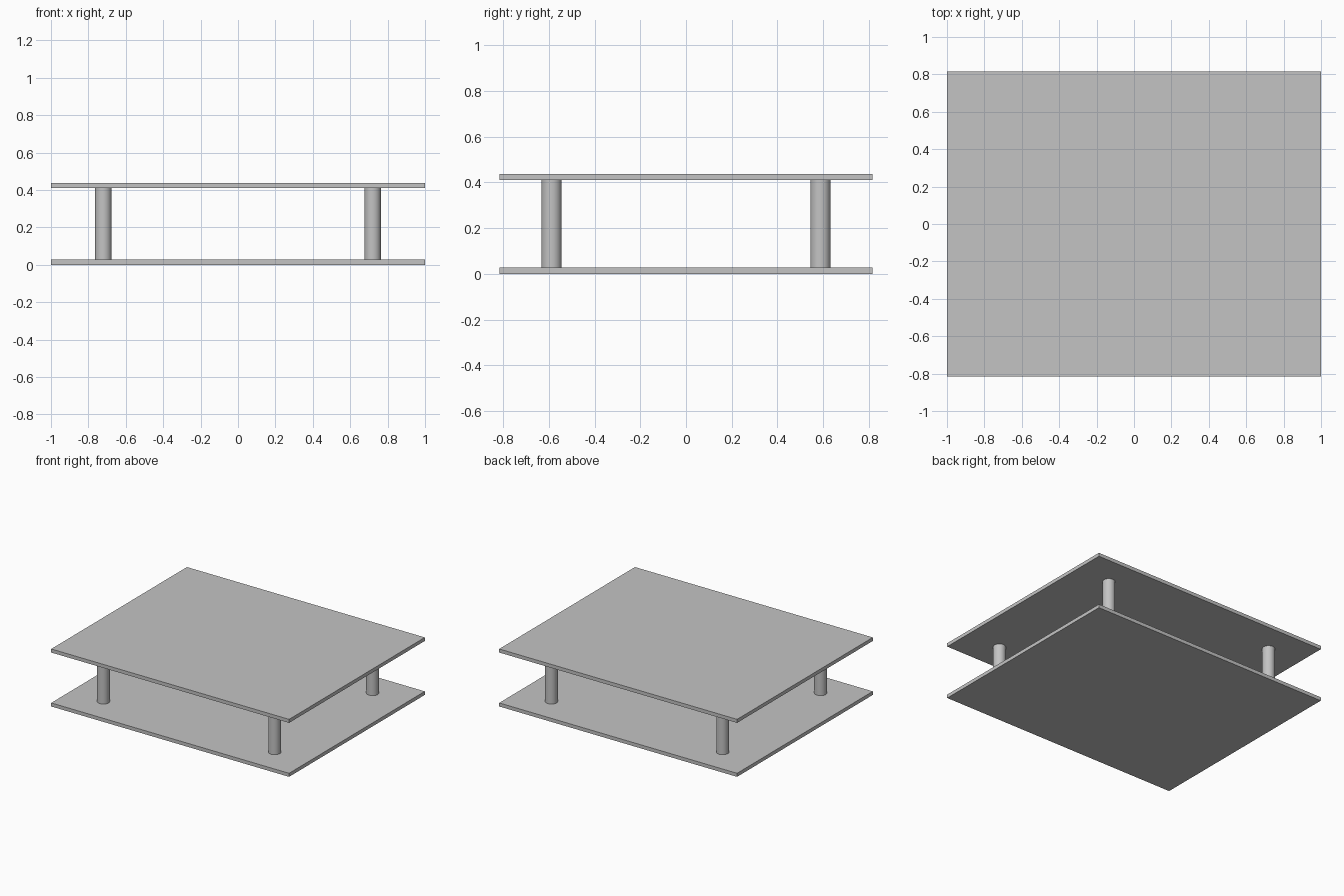
import bpy
import math

# Remove the default cube
cube = bpy.data.objects.get("Cube")
if cube:
    bpy.data.objects.remove(cube, do_unlink=True)

# Single plain grey
grey = bpy.data.materials.new("plain_grey")
grey.use_nodes = True
colour = (0.55, 0.55, 0.55, 1)
grey.diffuse_color = colour
grey.node_tree.nodes["Principled BSDF"].inputs["Base Color"].default_value = colour

WIDTH, DEPTH, HEIGHT = 2.0, 1.63, 0.437
THICK = 0.027
POST_X, POST_Y, POST_R = 0.72, 0.588, 0.044


def add_plate(name, bottom):
    bpy.ops.mesh.primitive_cube_add(size=1, location=(0, 0, bottom + THICK / 2))
    plate = bpy.context.object
    plate.name = name
    plate.scale = (WIDTH, DEPTH, THICK)
    bpy.ops.object.transform_apply(location=False, rotation=False, scale=True)
    plate.data.materials.append(grey)


def add_post(name, x, y):
    bpy.ops.mesh.primitive_cylinder_add(
        vertices=48, radius=POST_R, depth=HEIGHT - 2 * THICK,
        location=(x, y, HEIGHT / 2))
    post = bpy.context.object
    post.name = name
    post.data.materials.append(grey)
    bpy.ops.object.shade_smooth_by_angle(angle=math.radians(30))


# Two flat shelves
add_plate("bottom_plate", 0)
add_plate("top_plate", HEIGHT - THICK)

# Four round posts between the shelves
for side, sx in (("left", 1), ("right", -1)):
    for end, sy in (("front", -1), ("back", 1)):
        add_post(f"{end}_{side}_post", sx * POST_X, sy * POST_Y)
